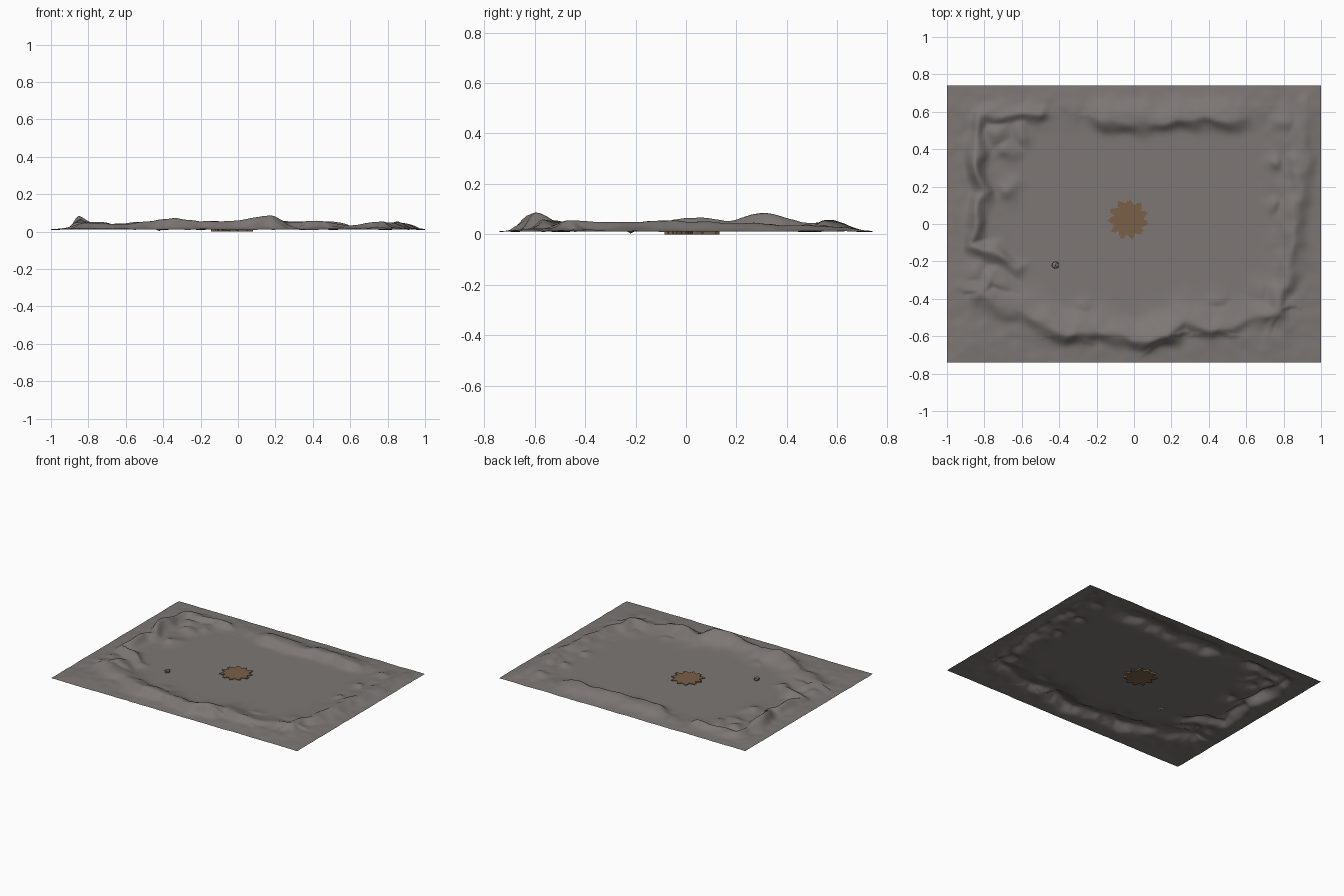
import bpy, bmesh, math, random
from mathutils import Vector, noise

random.seed(4)
cube = bpy.data.objects.get("Cube")
if cube:
    bpy.data.objects.remove(cube)


def material(name, colour):
    m = bpy.data.materials.new(name)
    m.use_nodes = True
    m.diffuse_color = (*colour, 1)
    m.node_tree.nodes["Principled BSDF"].inputs["Base Color"].default_value = (*colour, 1)
    return m


def finish(bm, name, mat):
    mesh = bpy.data.meshes.new(name)
    bmesh.ops.recalc_face_normals(bm, faces=bm.faces)
    bm.to_mesh(mesh)
    bm.free()
    mesh.materials.append(mat)
    ob = bpy.data.objects.new(name, mesh)
    bpy.context.collection.objects.link(ob)
    return ob


STONE = material("grey stone", (0.205, 0.185, 0.175))
EARTH = material("brown earth", (0.19, 0.115, 0.065))
FLOOR = 0.011
HALF_X, HALF_Y = 1.0, 0.74

# Ridge crests (x, y, height), counter-clockwise, with inner and outer slope widths
RIDGES = [
    (0.09, 0.045, [(-.82, -.39, .03), (-.6, -.47, .03), (-.48, -.53, .042), (-.35, -.59, .058),
                   (-.2, -.57, .038), (0, -.62, .04), (.17, -.6, .07), (.27, -.51, .035),
                   (.42, -.57, .042), (.6, -.52, .022), (.76, -.48, .04)]),
    (0.07, 0.05, [(.76, -.48, .04), (.82, -.28, .033), (.86, -.1, .035), (.88, .1, .035),
                  (.91, .3, .035), (.93, .6, .02)]),
    (0.045, 0.09, [(.66, .58, .005), (.5, .55, .04), (.3, .57, .04), (.1, .54, .035),
                   (-.15, .56, .04), (-.28, .59, .004)]),
    (0.04, 0.04, [(-.5, .6, .035), (-.68, .59, .025), (-.82, .58, .03), (-.85, .46, .03),
                  (-.85, .33, .066), (-.81, .16, .035), (-.84, .05, .05), (-.87, -.12, .035),
                  (-.76, -.15, .04), (-.62, -.23, .02)]),
    (0.04, 0.04, [(-.82, -.39, .03), (-.76, -.28, .03), (-.63, -.37, .015)]),
]
# Isolated mounds (x, y, height, radius)
MOUNDS = [(-.66, .18, .025, .05), (-.68, .4, .022, .05), (-.6, .48, .02, .05), (-.72, .48, .025, .05),
          (.75, .32, .022, .045), (.74, .1, .018, .04), (.8, .55, .02, .06), (-.84, -.28, .02, .06),
          (.44, -.4, .012, .05), (-.27, -.45, .012, .05), (.68, -.36, .012, .06)]


def ridge_height(x, y, inner, outer, pts):
    best = 0
    for (ax, ay, ah), (bx, by, bh) in zip(pts, pts[1:]):
        dx, dy = bx - ax, by - ay
        t = ((x - ax) * dx + (y - ay) * dy) / (dx * dx + dy * dy)
        t = min(1, max(0, t))
        px, py = x - ax - t * dx, y - ay - t * dy
        width = inner if dx * py - dy * px > 0 else outer
        s = t * t * (3 - 2 * t)
        h = (ah + (bh - ah) * s) * math.exp(-(px * px + py * py) / width ** 2)
        best = max(best, h)
    return best


def ground_height(x, y):
    # Wander the crests a little so they look eroded
    wx = x + 0.03 * noise.noise(Vector((x * 9, y * 9, 3)))
    wy = y + 0.03 * noise.noise(Vector((x * 9, y * 9, 8)))
    h = max(ridge_height(wx, wy, *r) for r in RIDGES)
    for mx, my, mh, mr in MOUNDS:
        h = max(h, mh * math.exp(-((wx - mx) ** 2 + (wy - my) ** 2) / mr ** 2))
    # Broad rolling ground outside the flat floor, fading at the border
    rim = max(abs(x) / HALF_X, abs(y) / HALF_Y)
    mask = min(1, max(0, (rim - 0.66) / 0.14))
    border = min(1, (1 - rim) / 0.15)
    rough = 0.006 * noise.noise(Vector((x * 7, y * 7, 1))) + 0.004 * noise.noise(Vector((x * 17, y * 17, 5)))
    h = h * (0.3 + 0.7 * border) + mask * (0.006 * border + rough * (0.4 + 0.6 * border))
    return max(0.004, FLOOR + h)


# Ground sheet with raised rocky rim
bm = bmesh.new()
bmesh.ops.create_grid(bm, x_segments=200, y_segments=148, size=1)
for v in bm.verts:
    v.co.y *= HALF_Y
    v.co.z = ground_height(v.co.x, v.co.y)
ground = finish(bm, "ground", STONE)
ground.data.shade_smooth()

# Central disc with slanted teeth around the edge
bm = bmesh.new()
TEETH = 11
outline = []
for i in range(TEETH):
    for step, radius in ((0, 0.082), (0.3, 0.092), (0.62, 0.112), (0.72, 0.1), (0.85, 0.104)):
        a = (i + step) / TEETH * math.tau
        r = radius + random.uniform(-0.005, 0.005)
        outline.append(bm.verts.new((r * math.cos(a) - 0.03, r * math.sin(a) + 0.025, 0)))
base = bm.faces.new(outline)
top = bmesh.ops.extrude_face_region(bm, geom=[base])["geom"]
for v in top:
    if isinstance(v, bmesh.types.BMVert):
        v.co.z = 0.016
finish(bm, "centre_disc", EARTH)

# Small loose rock
bm = bmesh.new()
bmesh.ops.create_icosphere(bm, subdivisions=1, radius=0.022)
for v in bm.verts:
    v.co *= random.uniform(0.88, 1.1)
    v.co.z = v.co.z * 0.8 + 0.02
    v.co += Vector((-0.42, -0.22, 0))
finish(bm, "loose_rock", STONE)
